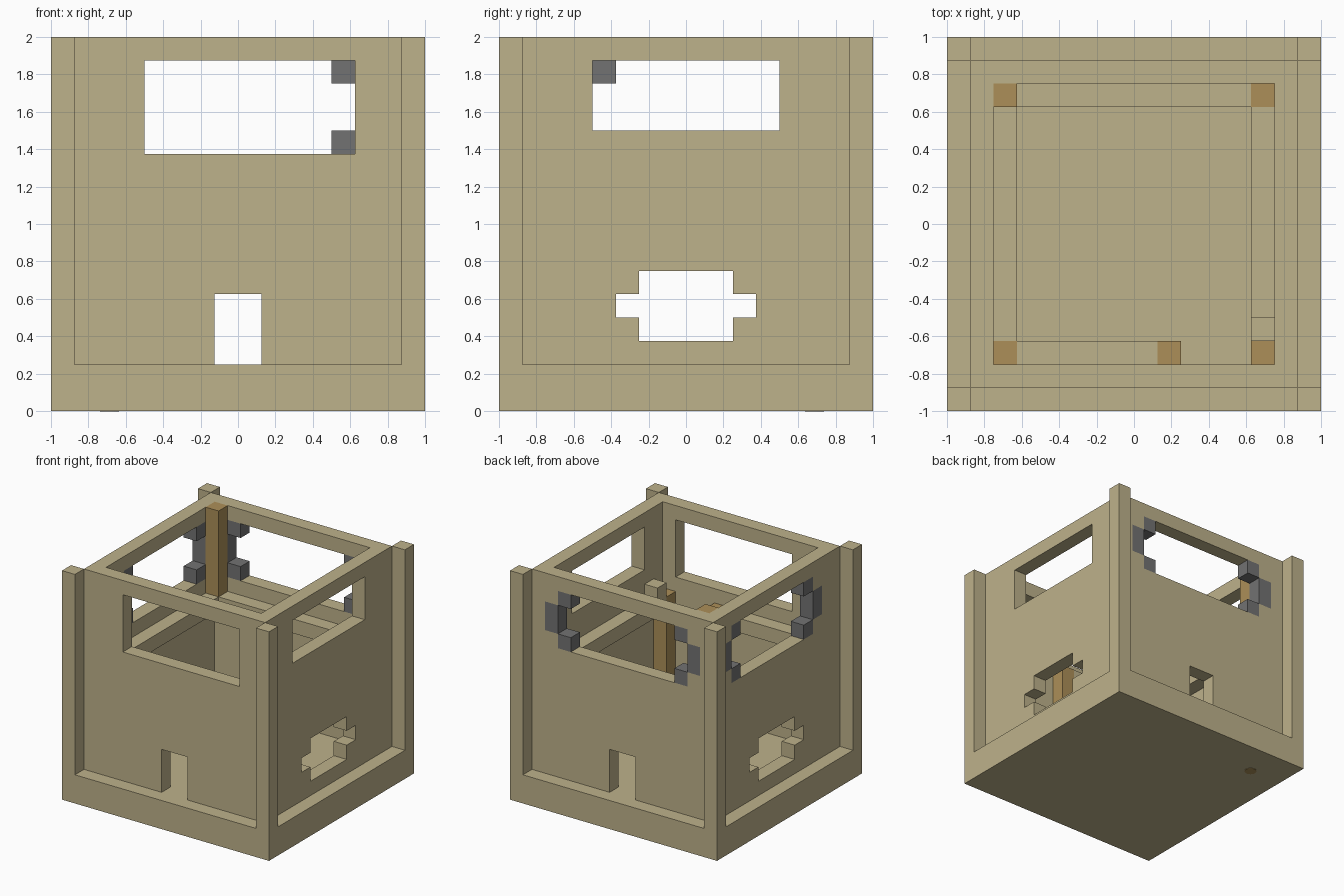
import bpy
import bmesh
from math import pi
from mathutils import Matrix, Vector

default = bpy.data.objects.get("Cube")
if default:
    bpy.data.objects.remove(default)

U = 0.125  # building block size; all part sizes below count blocks


def material(name, rgb):
    mat = bpy.data.materials.new(name)
    mat.use_nodes = True
    mat.diffuse_color = (*rgb, 1)
    mat.node_tree.nodes["Principled BSDF"].inputs["Base Color"].default_value = (*rgb, 1)
    return mat


TAN = material("pale sandstone", (0.515, 0.445, 0.258))
WOOD = material("warm wood", (0.413, 0.275, 0.098))
GREY = material("dark grey stone", (0.17, 0.17, 0.17))


def finish(name, bm, mat):
    bmesh.ops.recalc_face_normals(bm, faces=bm.faces)
    mesh = bpy.data.meshes.new(name)
    bm.to_mesh(mesh)
    bm.free()
    mesh.materials.append(mat)
    obj = bpy.data.objects.new(name, mesh)
    bpy.context.scene.collection.objects.link(obj)
    return obj


def box(name, mat, x, y, z):
    """Box from (low, high) block ranges."""
    bm = bmesh.new()
    bmesh.ops.create_cube(bm, size=1)
    spans = (x, y, z)
    for v in bm.verts:
        v.co = Vector([U * (lo if c < 0 else hi) for c, (lo, hi) in zip(v.co, spans)])
    return finish(name, bm, mat)


def panel(name, along, depth, holes, width=7):
    """Upright wall one block thick, with rectangular holes (a0, a1, z0, z1)."""
    def place(a, z):
        return Vector((a, depth, z) if along == "x" else (depth, a, z)) * U

    cuts_a = sorted({-width, width}.union(*[h[:2] for h in holes]))
    cuts_z = sorted({2, 16}.union(*[h[2:] for h in holes]))
    bm = bmesh.new()
    for a0, a1 in zip(cuts_a, cuts_a[1:]):
        for z0, z1 in zip(cuts_z, cuts_z[1:]):
            if any(h[0] <= a0 and a1 <= h[1] and h[2] <= z0 and z1 <= h[3] for h in holes):
                continue
            bm.faces.new([bm.verts.new(place(a, z))
                          for a, z in ((a0, z0), (a1, z0), (a1, z1), (a0, z1))])
    bmesh.ops.remove_doubles(bm, verts=bm.verts, dist=0.001)
    out = bmesh.ops.extrude_face_region(bm, geom=bm.faces[:], use_keep_orig=True)
    shift = Vector((0, U, 0) if along == "x" else (U, 0, 0))
    bmesh.ops.translate(bm, vec=shift,
                        verts=[g for g in out["geom"] if isinstance(g, bmesh.types.BMVert)])
    bmesh.ops.recalc_face_normals(bm, faces=bm.faces)
    bmesh.ops.dissolve_limit(bm, angle_limit=0.01, verts=bm.verts, edges=bm.edges)
    return finish(name, bm, TAN)


def bracket(name, along, depth, edge, inward):
    """C-shaped window side: an upright outside the edge and two corner blocks."""
    def part(suffix, a, z):
        a, d = tuple(sorted(a)), (depth, depth + 1)
        x, y = (a, d) if along == "x" else (d, a)
        box(name + suffix, GREY, x, y, z)

    part("_upright", (edge, edge - inward), (12, 14))
    part("_top_block", (edge, edge + inward), (14, 15))
    part("_bottom_block", (edge, edge + inward), (11, 12))


# Base slab and corner posts
box("base", TAN, (-8, 8), (-8, 8), (0, 2))
for sx, side in ((-7.5, "right"), (7.5, "left")):
    for sy, end in ((-7.5, "front"), (7.5, "back")):
        box(f"{end}_{side}_corner_post", TAN, (sx - .5, sx + .5), (sy - .5, sy + .5), (2, 16))

# Walls with doorways, stepped openings and windows
door = [(-1, 1, 2, 5)]
stepped = [(-2, 2, 3, 6), (-3, 3, 4, 5)]
panel("front_wall", "x", -7, door + [(-4, 5, 11, 15)])
panel("back_wall", "x", 6, door + [(-5, 5, 11, 15), (-6, 6, 12, 14)])
panel("left_wall", "y", 6, stepped + [(-4, 4, 12, 15)], 6)
panel("right_wall", "y", -7, stepped + [(-4, 5, 11, 15), (-5, 6, 12, 14)], 6)

# Grey window sides
bracket("back_window_left_side", "x", 6, 5, -1)
bracket("back_window_right_side", "x", 6, -5, 1)
bracket("right_window_back_side", "y", -7, 5, -1)
bracket("right_window_front_side", "y", -7, -4, 1)

# Ledge beams around the inside, with a gap at the front
box("back_beam", TAN, (-6, 5), (5, 6), (9, 10))
box("right_beam", TAN, (-6, -5), (-5, 5), (9, 10))
box("left_beam", TAN, (5, 6), (-5, 5), (9, 10))
box("front_beam", TAN, (-5, 1), (-6, -5), (9, 10))
box("ledge_block", TAN, (5, 6), (-5, -4), (10, 11))

# Wooden posts
for name, x, y, z in (("front_right_post", -6, -6, (2, 10)),
                      ("front_middle_post", 1, -6, (2, 10)),
                      ("front_left_post", 5, -6, (2, 10)),
                      ("back_left_post", 5, 5, (2, 10)),
                      ("upper_post", -6, 5, (10, 16))):
    box(name, WOOD, (x, x + 1), (y, y + 1), z)

# Small wooden disc under the base
bm = bmesh.new()
bmesh.ops.create_cone(bm, cap_ends=True, segments=24, radius1=0.05, radius2=0.05, depth=0.004,
                      matrix=Matrix.Translation((-5.5 * U, 5.5 * U, 0)))
finish("underside_disc", bm, WOOD)
